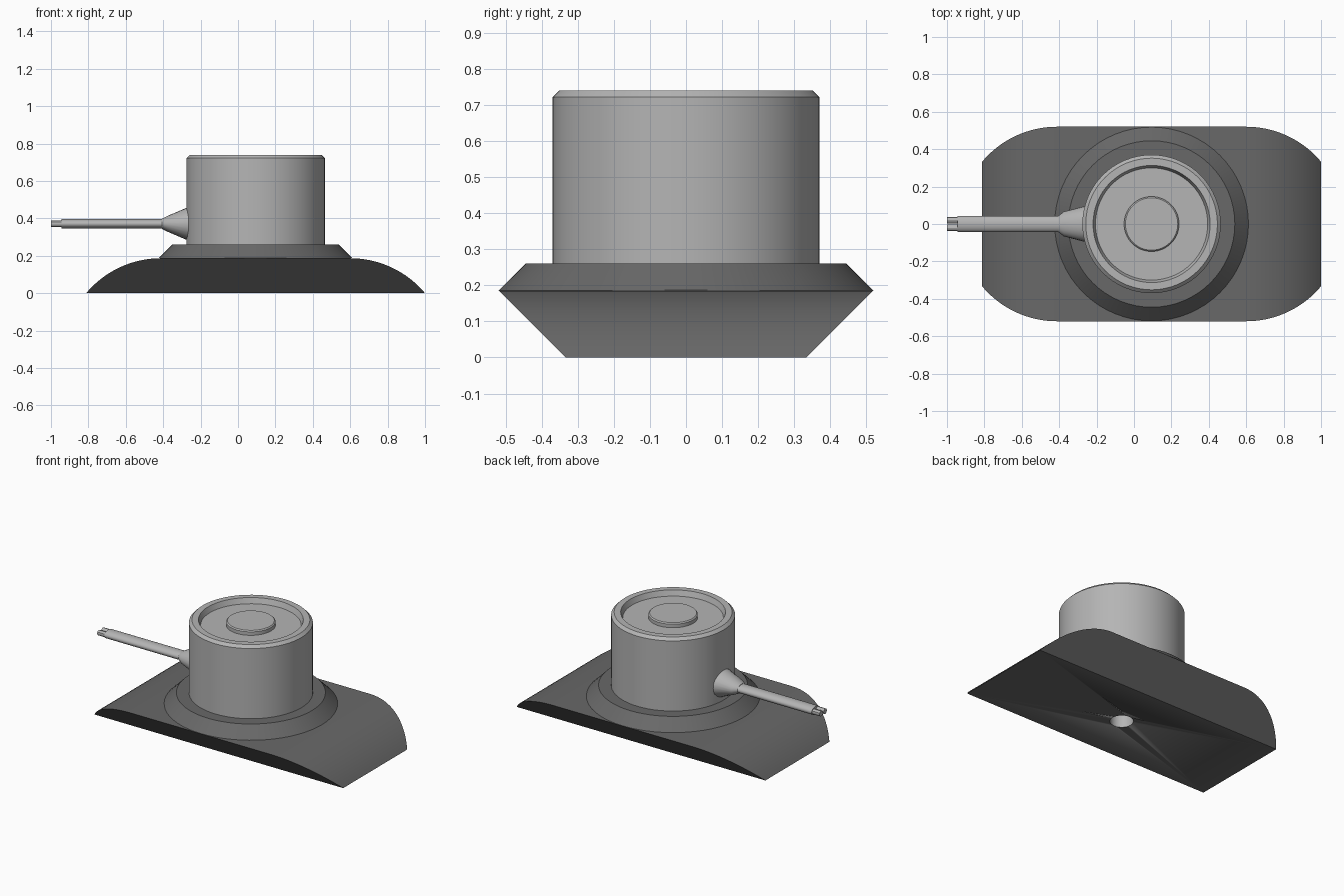
import bpy
import bmesh
import math

if "Cube" in bpy.data.objects:
    bpy.data.objects.remove(bpy.data.objects["Cube"])

CX = 0.094        # axis of the housing
TOP = 0.187       # top of the foot
CABLE_Z = 0.371


def material(name, v):
    m = bpy.data.materials.new(name)
    m.use_nodes = True
    m.diffuse_color = (v, v, v, 1)
    m.node_tree.nodes["Principled BSDF"].inputs["Base Color"].default_value = (v, v, v, 1)
    return m


dark = material("dark grey", 0.14)
light = material("light grey", 0.46)


def finish(name, bm, mat, angle=30):
    mesh = bpy.data.meshes.new(name)
    bm.to_mesh(mesh)
    bm.free()
    mesh.materials.append(mat)
    ob = bpy.data.objects.new(name, mesh)
    bpy.context.collection.objects.link(ob)
    bpy.ops.object.select_all(action="DESELECT")
    ob.select_set(True)
    bpy.context.view_layer.objects.active = ob
    bpy.ops.object.shade_smooth_by_angle(angle=math.radians(angle))
    return ob


def loft(name, sections, mat, axis="z", at=(CX, 0), segs=64, start=True, end=True):
    """Join oval rings (position, radius 1, radius 2) along an axis."""
    bm = bmesh.new()
    rings = []
    for pos, r1, r2 in sections:
        ring = []
        for i in range(segs):
            t = math.tau * i / segs
            u, v = at[0] + r1 * math.cos(t), at[1] + r2 * math.sin(t)
            ring.append(bm.verts.new((u, v, pos) if axis == "z" else (pos, u, v)))
        rings.append(ring)
    for a, b in zip(rings, rings[1:]):
        for i in range(segs):
            j = (i + 1) % segs
            bm.faces.new((a[i], a[j], b[j], b[i]))
    if start:
        bm.faces.new(rings[0][::-1])
    if end:
        bm.faces.new(rings[-1])
    return finish(name, bm, mat)


def turned(name, profile, mat, **kw):
    return loft(name, [(z, r, r) for z, r in profile], mat, **kw)


# Foot: arched ends, sides leaning out at 45 degrees
half, run = 0.906, 0.40
radius = (run ** 2 + TOP ** 2) / (2 * TOP)
sweep = math.asin(run / radius)
arc = [(half - run + radius * math.sin(a), TOP - radius * (1 - math.cos(a)))
       for a in (sweep * k / 16 for k in range(17))]
outline = [(-x, z) for x, z in reversed(arc)] + arc
bm = bmesh.new()
front, back = [[bm.verts.new((CX + x, s * (0.333 + z), z)) for x, z in outline]
               for s in (-1, 1)]
for i in range(len(outline) - 1):
    bm.faces.new((front[i], front[i + 1], back[i + 1], back[i]))
bm.faces.new(front)
bm.faces.new(back)
bm.faces.new((front[0], front[-1], back[-1], back[0]))
bmesh.ops.recalc_face_normals(bm, faces=bm.faces)
foot = finish("foot", bm, dark)

# Hole under the foot, with a light lining
cutter = turned("hole_cutter", [(-0.1, 0.07), (0.16, 0.07)], dark, segs=32)
cutter.hide_render = True
cut = foot.modifiers.new("hole", "BOOLEAN")
cut.operation = "DIFFERENCE"
cut.solver = "EXACT"
cut.object = cutter
bpy.context.view_layer.objects.active = foot
bpy.ops.object.modifier_apply(modifier="hole")
bpy.data.objects.remove(cutter)
turned("hole_lining", [(0.158, 0.0685), (0.0005, 0.0685)], light, segs=32, end=False)

# Sloped collar on the foot
turned("collar", [(TOP, 0.518), (0.26, 0.445)], dark, start=False)

# Housing with chamfered rim and recessed lid, and the raised button
turned("housing", [(0.25, 0.37), (0.722, 0.37), (0.74, 0.352), (0.74, 0.313),
                   (0.705, 0.30)], light)
turned("button", [(0.70, 0.147), (0.728, 0.147), (0.735, 0.14)], light)

# Strain relief, flat cable and its two wires
cable = dict(axis="x", at=(0, CABLE_Z))
loft("strain_relief", [(-0.405, 0.043, 0.028), (-0.375, 0.066, 0.043),
                       (-0.265, 0.095, 0.09)], light, segs=24, **cable)
loft("cable", [(-0.945, 0.043, 0.026), (-0.39, 0.043, 0.026)], light, segs=24, **cable)
for side, y in (("left", 0.021), ("right", -0.021)):
    loft(side + "_wire", [(-1.0, 0.017, 0.017), (-0.93, 0.017, 0.017)], light,
         axis="x", at=(y, CABLE_Z), segs=12)
